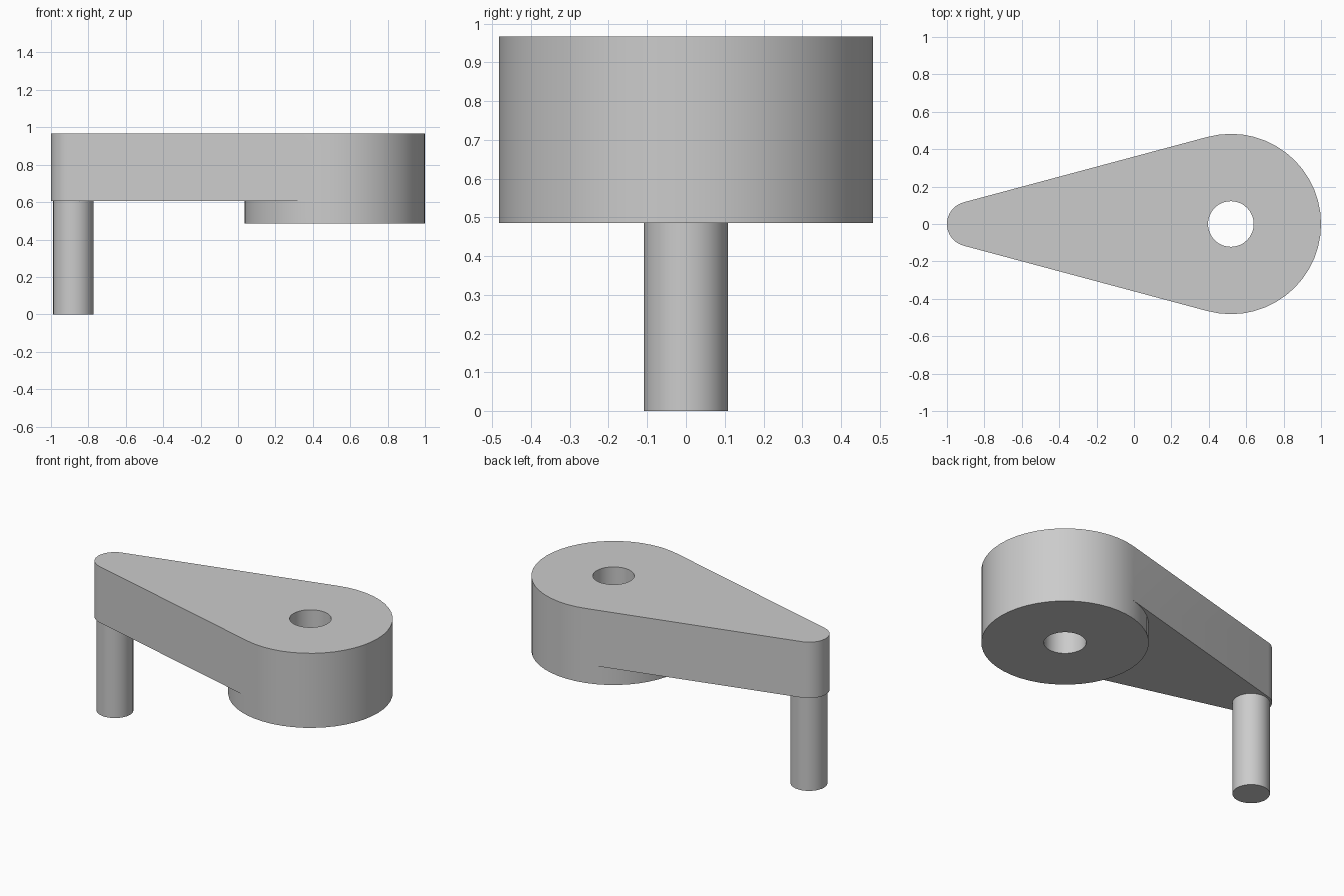
import bpy, bmesh
from math import sin, cos, radians

cube = bpy.data.objects.get("Cube")
if cube:
    bpy.data.objects.remove(cube)

HUB_X, HUB_R, HOLE_R = 0.518, 0.482, 0.122
TIP_X, TIP_R = -0.88, 0.12
PIN_R = 0.108
Z_HUB, Z_ARM, Z_TOP = 0.485, 0.605, 0.967
TANGENT = 105          # angle where the straight sides meet the round ends

grey = bpy.data.materials.new("light grey")
grey.use_nodes = True
color = (0.6, 0.6, 0.6, 1)
grey.diffuse_color = color
grey.node_tree.nodes["Principled BSDF"].inputs["Base Color"].default_value = color


def arc(cx, r, start, end, steps):
    angles = [radians(start + (end - start) * i / steps) for i in range(steps + 1)]
    return [(cx + r * cos(a), r * sin(a)) for a in angles]


def add_loop(bm, points, z):
    return [bm.verts.new((x, y, z)) for x, y in points]


def wall(bm, low, high, closed=True):
    n = len(low)
    for i in range(n if closed else n - 1):
        j = (i + 1) % n
        bm.faces.new((low[i], low[j], high[j], high[i]))


def finish(bm, name):
    bmesh.ops.recalc_face_normals(bm, faces=bm.faces)
    mesh = bpy.data.meshes.new(name)
    bm.to_mesh(mesh)
    bm.free()
    mesh.materials.append(grey)
    obj = bpy.data.objects.new(name, mesh)
    bpy.context.collection.objects.link(obj)
    bpy.ops.object.select_all(action='DESELECT')
    obj.select_set(True)
    bpy.context.view_layer.objects.active = obj
    bpy.ops.object.shade_smooth_by_angle(angle=radians(30))


# Crank arm: tapered arm and deeper round hub as one closed body
outer = arc(HUB_X, HUB_R, -TANGENT, TANGENT, 28)
inner = arc(HUB_X, HUB_R, TANGENT, 360 - TANGENT, 20)[1:-1]
tip = arc(TIP_X, TIP_R, TANGENT, 360 - TANGENT, 20)
hole = arc(HUB_X, HOLE_R, -TANGENT, 360 - TANGENT, 48)[:-1]

bm = bmesh.new()
hub_low = add_loop(bm, outer + inner, Z_HUB)
hub_mid = add_loop(bm, outer + inner, Z_ARM)
tip_mid = add_loop(bm, tip, Z_ARM)
top = add_loop(bm, outer + tip, Z_TOP)
hole_low = add_loop(bm, hole, Z_HUB)
hole_top = add_loop(bm, hole, Z_TOP)
n = len(outer)

wall(bm, hub_low, hub_mid)                      # hub below the arm
wall(bm, hub_mid[:n] + tip_mid, top)            # full outline
wall(bm, hole_low, hole_top)                    # bore
wall(bm, hub_low, hole_low)                     # hub underside
bm.faces.new(tip_mid + hub_mid[:1] + hub_mid[n:][::-1] + [hub_mid[n - 1]])
rims = [bm.edges.get((loop[i - 1], loop[i]))
        for loop in (top, hole_top) for i in range(len(loop))]
bmesh.ops.triangle_fill(bm, edges=rims, use_beauty=True, normal=(0, 0, 1))
finish(bm, "crank_arm")

# Handle pin under the narrow end
bm = bmesh.new()
ring = arc(TIP_X, PIN_R, 0, 360, 32)[:-1]
low, high = add_loop(bm, ring, 0), add_loop(bm, ring, Z_ARM + 0.02)
wall(bm, low, high)
bm.faces.new(low)
bm.faces.new(high)
finish(bm, "handle_pin")
